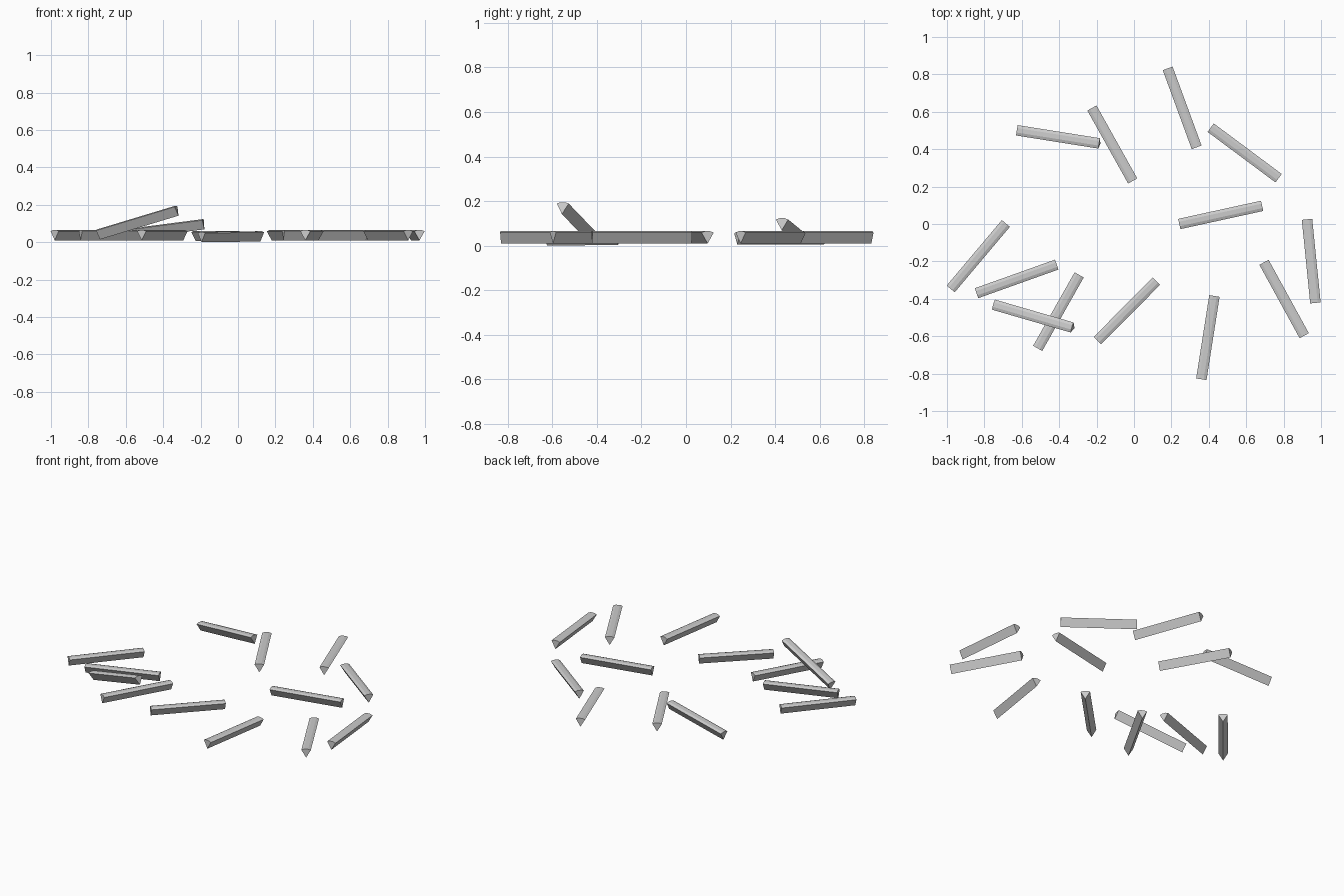
import bpy, bmesh
from mathutils import Vector

# Wedge cross-section of a split stick: gently arched bark, pointed core (side, height)
PROFILE = [(0, 0), (0.028, 0.049), (0.012, 0.055), (-0.012, 0.055), (-0.028, 0.049)]

# Each stick: start x, y, end x, y, and the height of the lower edge at both ends
STICKS = [
    (-0.62, 0.50, -0.18, 0.43, 0.012, 0.069),   # propped stick
    (-0.225, 0.62, -0.007, 0.23, 0.006, 0.006),
    (0.18, 0.832, 0.335, 0.41, 0.01, 0.01),
    (0.41, 0.515, 0.773, 0.245, 0.01, 0.01),
    (0.242, 0.0, 0.685, 0.097, 0.01, 0.01),
    (0.925, 0.025, 0.97, -0.422, 0.01, 0.01),
    (0.695, -0.205, 0.91, -0.597, 0.01, 0.01),
    (0.43, -0.385, 0.36, -0.83, 0.01, 0.01),
    (0.12, -0.305, -0.195, -0.623, 0.004, 0.0),
    (-0.293, -0.272, -0.515, -0.665, 0.01, 0.01),
    (-0.738, -0.435, -0.318, -0.557, 0.015, 0.142),  # stick leaning over another
    (-0.413, -0.217, -0.842, -0.37, 0.01, 0.01),
    (-0.685, 0.003, -0.98, -0.347, 0.01, 0.01),
]


def make_stick(index, x1, y1, x2, y2, z1, z2):
    a, b = Vector((x1, y1, z1)), Vector((x2, y2, z2))
    along = (b - a).normalized()
    side = along.cross(Vector((0, 0, 1))).normalized()
    up = side.cross(along)
    bm = bmesh.new()
    rings = [[bm.verts.new(end + side * s + up * h) for s, h in PROFILE] for end in (a, b)]
    n = len(PROFILE)
    for i in range(n):
        j = (i + 1) % n
        bm.faces.new((rings[0][i], rings[0][j], rings[1][j], rings[1][i]))
    # End cuts
    bm.faces.new(rings[0])
    bm.faces.new(rings[1][::-1])
    bmesh.ops.recalc_face_normals(bm, faces=bm.faces)
    mesh = bpy.data.meshes.new(f"split_stick_{index:02d}")
    bm.to_mesh(mesh)
    bm.free()
    obj = bpy.data.objects.new(mesh.name, mesh)
    bpy.context.collection.objects.link(obj)


# Scattered kindling
for k, stick in enumerate(STICKS, 1):
    make_stick(k, *stick)
